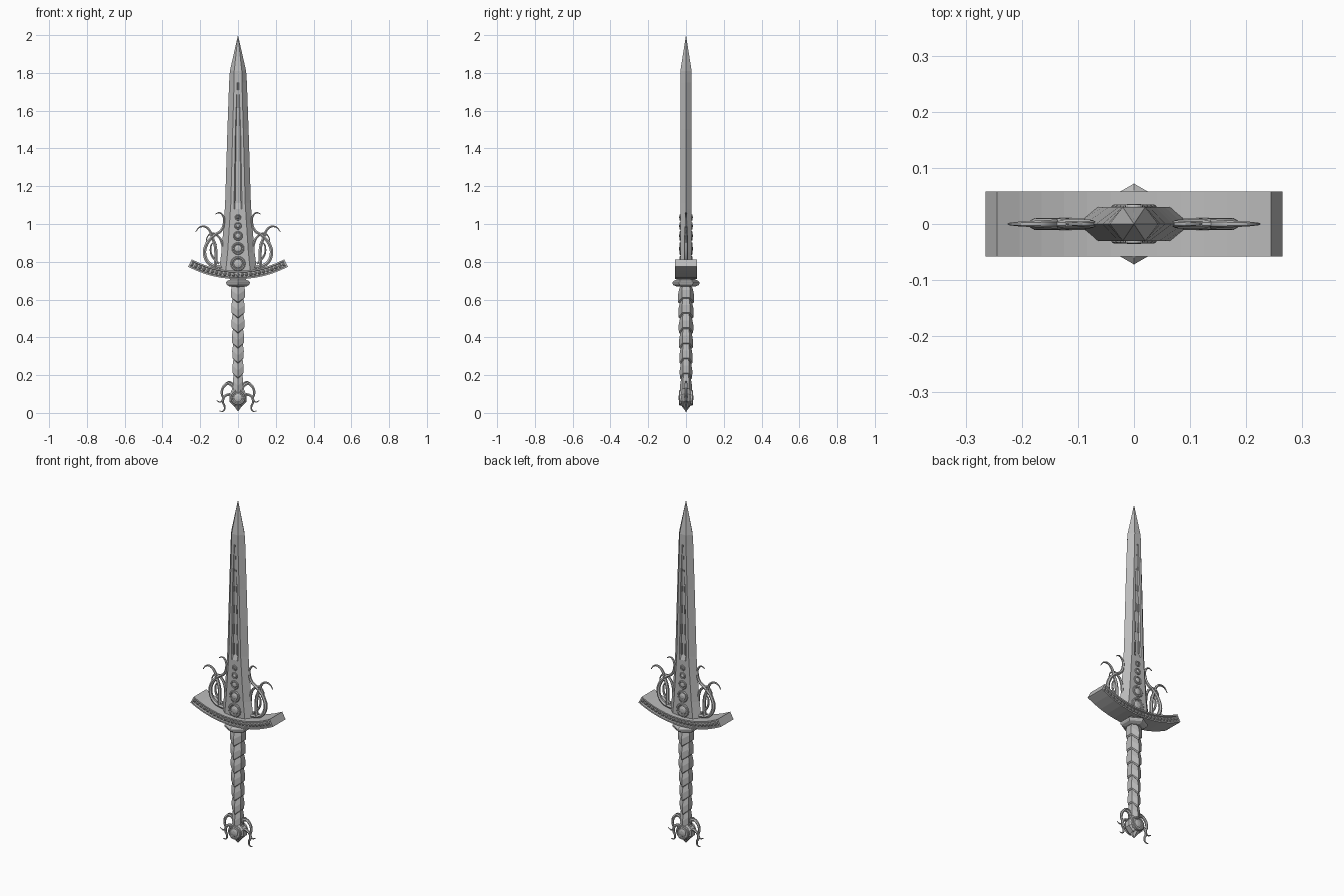
import bpy, bmesh
from math import sin, cos, pi, asin, radians
from mathutils import Matrix, Vector

cube = bpy.data.objects.get("Cube")
if cube:
    bpy.data.objects.remove(cube, do_unlink=True)

steel = bpy.data.materials.new("steel grey")
steel.use_nodes = True
GREY = (0.5, 0.5, 0.5, 1)
steel.diffuse_color = GREY
steel.node_tree.nodes["Principled BSDF"].inputs["Base Color"].default_value = GREY


def finish(name, bm):
    bmesh.ops.recalc_face_normals(bm, faces=bm.faces)
    mesh = bpy.data.meshes.new(name)
    bm.to_mesh(mesh)
    bm.free()
    mesh.materials.append(steel)
    obj = bpy.data.objects.new(name, mesh)
    bpy.context.collection.objects.link(obj)
    return obj


def loft(name, rings):
    """Skin a list of equal-length point rings and cap both ends."""
    bm = bmesh.new()
    rows = [[bm.verts.new(p) for p in ring] for ring in rings]
    n = len(rows[0])
    for a, b in zip(rows, rows[1:]):
        for i in range(n):
            j = (i + 1) % n
            bm.faces.new((a[i], a[j], b[j], b[i]))
    bm.faces.new(rows[0])
    bm.faces.new(rows[-1])
    bmesh.ops.remove_doubles(bm, verts=bm.verts, dist=0.0002)
    return finish(name, bm)


def hexagon(r, z, dip=0):
    """Hexagon with corners on the front and back; dip lowers those corners."""
    return [(r * cos(a), r * sin(a), z - dip * (k in (1, 4)))
            for k in range(6) for a in [radians(30 + 60 * k)]]


def medallion(name, z, r, face):
    """Ringed gem on the front and back, standing out from depth face."""
    for side, label in ((-1, "front"), (1, "back")):
        profile = [(r, -0.01), (r, 0.004), (r * .9, 0.007), (r * .75, 0.007), (r * .68, 0.001),
                   (r * .6, 0.001), (r * .5, 0.005), (r * .25, 0.008)]
        loft(f"{name}_{label}", [[(q * cos(k * pi / 8), side * (face + h), z + q * sin(k * pi / 8))
                                  for k in range(16)] for q, h in profile])


def tendril(name, points, thick):
    """Tapered curl, made on both sides."""
    for side, label in ((1, "left"), (-1, "right")):
        curve = bpy.data.curves.new(name, "CURVE")
        curve.dimensions = "3D"
        curve.bevel_depth = thick
        curve.bevel_resolution = 1
        curve.resolution_u = 4
        curve.use_fill_caps = True
        spline = curve.splines.new("BEZIER")
        spline.bezier_points.add(len(points) - 1)
        for i, (bp, (x, z)) in enumerate(zip(spline.bezier_points, points)):
            bp.co = (side * x, 0, z)
            bp.handle_left_type = bp.handle_right_type = "AUTO"
            bp.radius = 1 - 0.8 * (i / (len(points) - 1)) ** 2
        curve.materials.append(steel)
        obj = bpy.data.objects.new(f"{name}_{label}", curve)
        bpy.context.collection.objects.link(obj)
        bpy.ops.object.select_all(action="DESELECT")
        obj.select_set(True)
        bpy.context.view_layer.objects.active = obj
        bpy.ops.object.convert(target="MESH")
        bpy.ops.object.shade_smooth_by_angle(angle=radians(50))


# Blade: bevelled edges, flat faces and a tapering fuller
def blade_ring(z, w, f, g, depth, t=0.03):
    front = [(w, 0), (f, -t), (g, -t), (g * .7, depth - t), (-g * .7, depth - t),
             (-g, -t), (-f, -t), (-w, 0)]
    back = [(-x, -y) for x, y in front[1:-1]]
    return [(x, y, z) for x, y in front + back]


loft("blade", [
    blade_ring(0.72, .105, .068, .03, 0),
    blade_ring(0.85, .088, .055, .028, 0),
    blade_ring(1.00, .075, .045, .024, 0),
    blade_ring(1.08, .070, .040, .022, 0),
    blade_ring(1.11, .068, .038, .021, .010),
    blade_ring(1.50, .056, .028, .014, .008),
    blade_ring(1.75, .047, .021, .004, 0),
    blade_ring(1.81, .043, .020, .002, 0),
    blade_ring(2.00, .0001, .0001, .0001, 0, .0001)])

# Paired bars lying in the fuller, shorter towards the tip
bm = bmesh.new()
for k in range(6):
    z = 1.14 + 0.117 * k
    for sx in (-1, 1):
        for sy in (-1, 1):
            size = (0.005 - .0004 * k, 0.008, 0.07 - 0.012 * k)
            place = Vector((sx * (0.012 - 0.0018 * k), sy * 0.023, z))
            bmesh.ops.create_cube(bm, size=1, matrix=Matrix.Translation(place) @ Matrix.Diagonal((*size, 1)))
finish("fuller_bars", bm)

# Row of gems at the foot of the blade
for i, (z, r) in enumerate(((.79, .04), (.87, .033), (.937, .025), (.99, .019), (1.035, .016))):
    medallion(f"blade_gem_{i + 1}", z, r, 0.028)

# Guard: curved bar with a recessed channel of beads front and back
R, SPREAD = 0.543, asin(0.252 / 0.543)


def on_arc(a, y, h):
    return ((R - h) * sin(a), y, 0.73 + R - (R - h) * cos(a))


section = [(-.058, -.022), (-.058, -.014), (-.049, -.012), (-.049, .012), (-.058, .014), (-.058, .022)]
section += [(-y, -h) for y, h in section]
angles = [SPREAD * (k / 6 - 1) for k in range(13)]
loft("guard", [[on_arc(a, y, h) for y, h in section] for a in angles])
bm = bmesh.new()
for k in range(23):
    a = SPREAD * 0.96 * (k / 11 - 1)
    for y in (-.05, .05):
        bmesh.ops.create_icosphere(bm, subdivisions=1, radius=.0095,
                                   matrix=Matrix.Translation(on_arc(a, y, 0)))
finish("guard_beads", bm)
for sx, label in ((1, "left"), (-1, "right")):
    loft(f"guard_end_{label}", [[on_arc(sx * SPREAD * s, y, h) for y in (-.058, .058)
                                 for h in ((-.022, .022) if y < 0 else (.022, -.022))]
                                for s in (.975, 1.01)])

# Curling tendrils above the guard
tendril("large_curl", [(.08, .77), (.145, .785), (.176, .835), (.165, .895), (.125, .94), (.09, .965),
                       (.074, 1.005), (.08, 1.045), (.10, 1.06), (.12, 1.052)], .011)
tendril("outer_curl", [(.12, .77), (.117, .84), (.122, .89), (.137, .93), (.15, .965), (.175, .986),
                       (.205, .982), (.224, .958)], .010)
tendril("inner_curl", [(.078, .84), (.085, .90), (.105, .935), (.135, .95), (.16, .935),
                       (.17, .90)], .008)
tendril("small_curl", [(.10, .79), (.13, .82), (.145, .86), (.13, .90), (.11, .89)], .007)

# Collar and neck
loft("collar", [hexagon(r, z) for r, z in ((.048, .668), (.066, .676), (.072, .684), (.072, .692),
                                           (.06, .702), (.05, .704), (.05, .725))])

# Grip: overlapping chevron bands tapering to the pommel
rings = []
BANDS = 7
for k in range(BANDS):
    z = 0.125 + 0.08 * k
    r = 0.031 + 0.0018 * k
    rings += [hexagon(r * .84, z, .025), hexagon(r, z + .006, .025),
              hexagon(r * 1.02, z + .045, .025), hexagon(r * .84, z + .08, .025)]
loft("grip", rings)

# Pommel: faceted body, gem faces, lower point
loft("pommel", [[(r * cos(k * pi / 4 + pi / 8), y, .08 + r * sin(k * pi / 4 + pi / 8)) for k in range(8)]
                for r, y in ((.034, -.034), (.05, -.015), (.05, .015), (.034, .034))])
medallion("pommel_gem", .08, .04, .031)
loft("pommel_neck", [hexagon(.034, .11), hexagon(.03, .125), hexagon(.026, .14)])
loft("pommel_point", [hexagon(.03, .045), hexagon(.018, .03), hexagon(.003, .01)])
tendril("pommel_curl", [(.015, .125), (.05, .155), (.075, .14), (.086, .105), (.08, .075),
                        (.092, .058), (.115, .066)], .009)
tendril("pommel_lower_curl", [(.035, .10), (.068, .09), (.08, .06), (.07, .03), (.078, .01),
                              (.097, .01)], .008)
tendril("pommel_upper_curl", [(.03, .11), (.025, .145), (.045, .165), (.066, .16)], .007)
